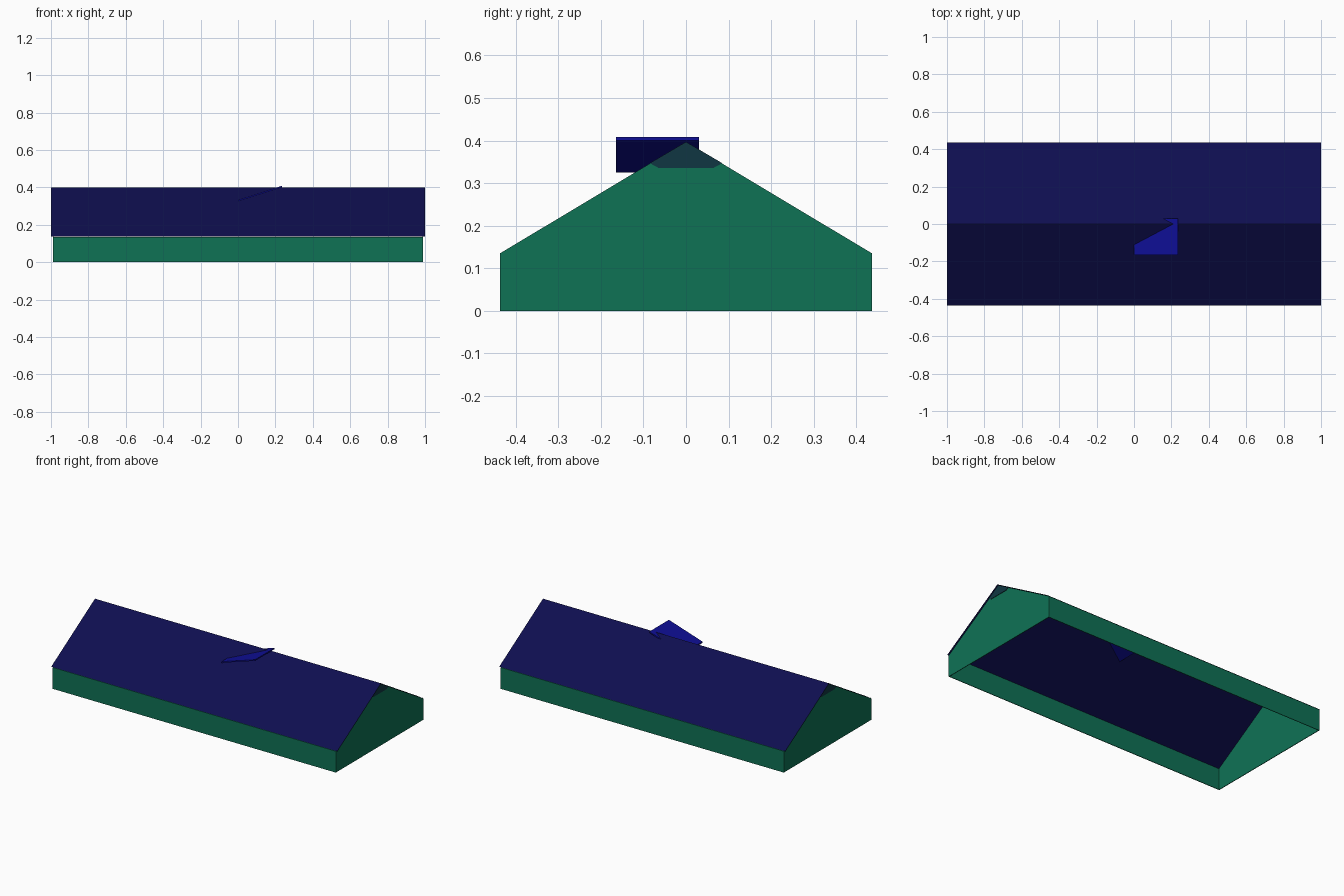
import bpy

if "Cube" in bpy.data.objects:
    bpy.data.objects.remove(bpy.data.objects["Cube"])

EAVE_Y, EAVE_Z, RIDGE_Z = 0.437, 0.137, 0.40   # roof section
WALL_X, ROOF_X = 0.99, 1.0


def material(name, rgb):
    m = bpy.data.materials.new(name)
    m.diffuse_color = (*rgb, 1)
    m.use_nodes = True
    m.node_tree.nodes["Principled BSDF"].inputs["Base Color"].default_value = m.diffuse_color
    return m


GREEN = material("wall green", (0.0046, 0.168, 0.091))
NAVY = material("roof navy", (0.0046, 0.0046, 0.080))
BLUE = material("bright blue", (0.0046, 0.0046, 0.30))
TEAL = material("dark teal", (0.0052, 0.037, 0.054))


def build(name, verts, faces, mat, thickness=0.0):
    """Flat-faced mesh; thickness grows inward, against the normals."""
    me = bpy.data.meshes.new(name)
    me.from_pydata(verts, [], faces)
    me.materials.append(mat)
    ob = bpy.data.objects.new(name, me)
    bpy.context.collection.objects.link(ob)
    if thickness:
        mod = ob.modifiers.new("thickness", "SOLIDIFY")
        mod.thickness = thickness
        mod.offset = -1
    return ob


# Walls: open-bottomed thin shell with a gable at each end
w, h = EAVE_Y, EAVE_Z - 0.002
ring = [(-WALL_X, -w), (WALL_X, -w), (WALL_X, w), (-WALL_X, w)]
verts = [(x, y, 0) for x, y in ring] + [(x, y, h) for x, y in ring]
verts += [(WALL_X, 0, RIDGE_Z - 0.003), (-WALL_X, 0, RIDGE_Z - 0.003)]
faces = [(i, (i + 1) % 4, (i + 1) % 4 + 4, i + 4) for i in range(4)]
faces += [(5, 6, 8), (7, 4, 9)]
build("walls", verts, faces, GREEN, 0.006)

# Roof: two sloping sheets meeting at the ridge
section = [(-EAVE_Y, EAVE_Z), (0, RIDGE_Z), (EAVE_Y, EAVE_Z)]
verts = [(x, y, z) for x in (-ROOF_X, ROOF_X) for y, z in section]
build("roof", verts, [(0, 3, 4, 1), (1, 4, 5, 2)], NAVY)

# Dark plates at the top of both gables
patch = [(-0.065, 0.336), (0.065, 0.336), (0.085, 0.347), (0, 0.397), (-0.085, 0.347)]
for side, name in ((1, "right_gable_plate"), (-1, "left_gable_plate")):
    verts = [(side * (WALL_X + 0.003), side * y, z) for y, z in patch]
    build(name, verts, [tuple(range(5))], TEAL, 0.003)

# Tilted slab breaking through the roof near the ridge
profile = [(0.0, 0.325), (0.235, 0.400), (0.235, 0.408), (0.0, 0.333)]
verts = [(x, y, z) for y in (-0.165, 0.03) for x, z in profile]
faces = [(0, 1, 2, 3), (7, 6, 5, 4)]
faces += [(i, i + 4, (i + 1) % 4 + 4, (i + 1) % 4) for i in range(4)]
build("tilted_roof_panel", verts, faces, BLUE)
